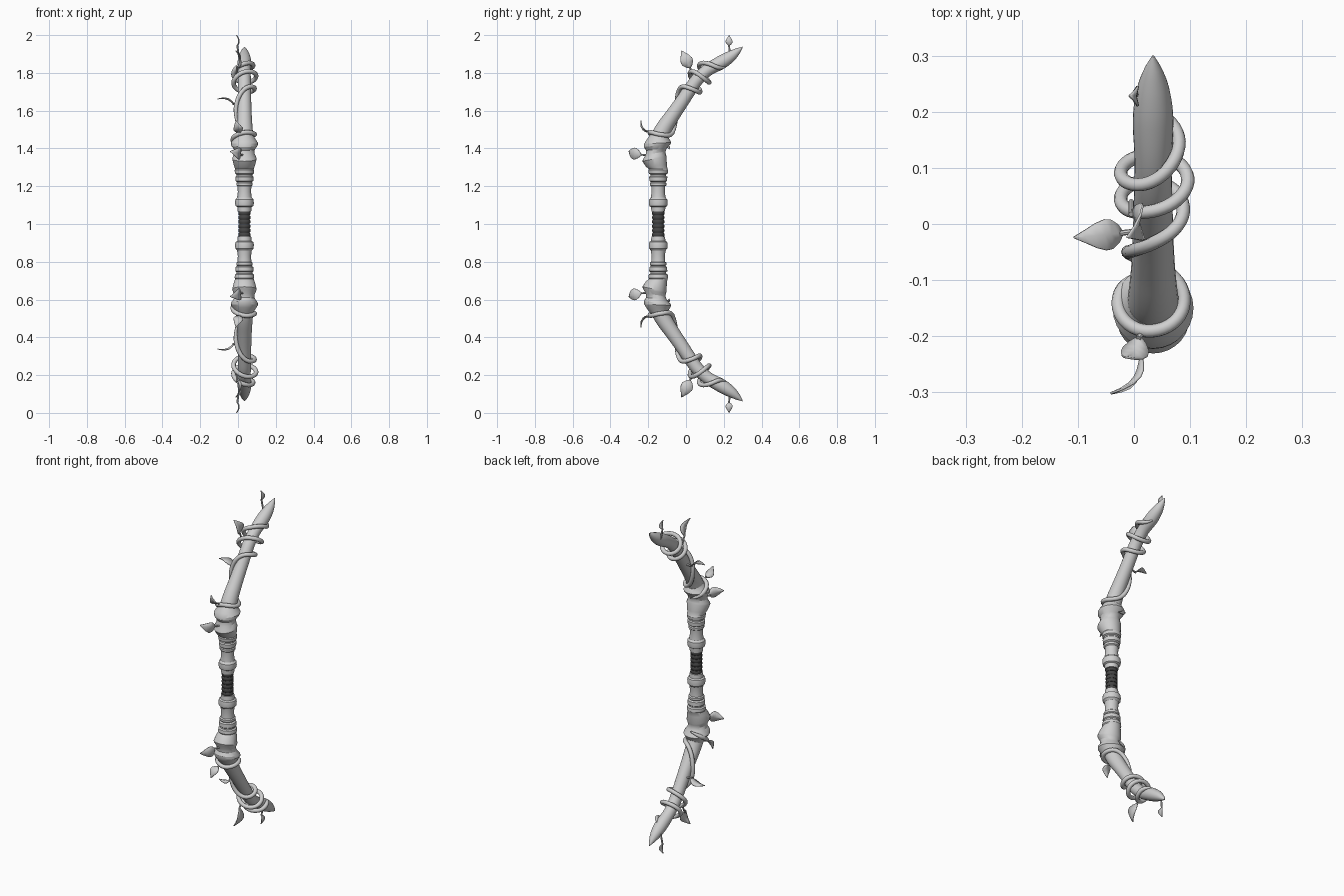
import bpy, bmesh, math
from mathutils import Vector

cube = bpy.data.objects.get("Cube")
if cube:
    bpy.data.objects.remove(cube)

CENTRE_X = .034
GRIP_Y = -.147
X = Vector((1, 0, 0))
ORIGIN = Vector((0, 0, 1))      # middle of the grip; both arms mirror about it


def material(name, grey):
    mat = bpy.data.materials.new(name)
    mat.use_nodes = True
    colour = (grey, grey, grey, 1)
    mat.diffuse_color = colour
    mat.node_tree.nodes["Principled BSDF"].inputs["Base Color"].default_value = colour
    return mat


PALE = material("pale grey wood", .62)
DARK = material("dark grey wrap", .06)


def finish(name, bm, mat, mirror=True, thickness=0, angle=40):
    bmesh.ops.recalc_face_normals(bm, faces=bm.faces)
    mesh = bpy.data.meshes.new(name)
    bm.to_mesh(mesh)
    bm.free()
    mesh.materials.append(mat)
    mesh.shade_smooth()
    mesh.set_sharp_from_angle(angle=math.radians(angle))
    obj = bpy.data.objects.new(name, mesh)
    obj.location = ORIGIN
    bpy.context.scene.collection.objects.link(obj)
    if thickness:
        mod = obj.modifiers.new("thickness", "SOLIDIFY")
        mod.thickness = thickness
        mod.offset = 0
    if mirror:
        mod = obj.modifiers.new("mirror", "MIRROR")
        mod.use_axis = (False, False, True)
        mod.use_mirror_merge = False
    return obj


def loft(name, rings, mat, sides=28, mirror=True, angle=40):
    """Skin a row of circles, each given as centre, two unit axes and radius."""
    bm = bmesh.new()
    rows = []
    for centre, u, v, r in rings:
        turns = [math.tau * i / sides for i in range(sides)]
        rows.append([bm.verts.new(centre + r * (math.cos(a) * u + math.sin(a) * v))
                     for a in turns])
    for low, high in zip(rows, rows[1:]):
        for i in range(sides):
            j = (i + 1) % sides
            bm.faces.new((low[i], low[j], high[j], high[i]))
    bm.faces.new(rows[0])
    bm.faces.new(rows[-1])
    return finish(name, bm, mat, mirror, angle=angle)


def smooth(rows, x):
    """Smoothly interpolate a table whose first column is the key."""
    k = max(i for i in range(len(rows) - 1) if i == 0 or rows[i][0] <= x)

    def slope(i, c):
        a, b = rows[max(i - 1, 0)], rows[min(i + 1, len(rows) - 1)]
        return (b[c] - a[c]) / (b[0] - a[0])

    p, q = rows[k], rows[k + 1]
    d = q[0] - p[0]
    t = (x - p[0]) / d
    out = []
    for c in range(1, len(p)):
        h = t * t * (3 - 2 * t)
        out.append(p[c] * (1 - h) + q[c] * h
                   + d * t * (1 - t) * ((1 - t) * slope(k, c) - t * slope(k + 1, c)))
    return out


# Grip: a core with wrapped bands
def straight(profile):
    return [(Vector((CENTRE_X, GRIP_Y, h)), X, Vector((0, 1, 0)), r) for h, r in profile]


loft("grip_core", straight([(-.08, .027), (.08, .027)]), DARK, mirror=False)
BANDS = 6
for i in range(BANDS):
    mid = (i - (BANDS - 1) / 2) * .023
    loft("grip_band", straight([(mid - .01, .029), (mid - .006, .032),
                                (mid + .006, .032), (mid + .01, .029)]), DARK, mirror=False)

# Turned riser: height, radius, forward shift, tilt
RISER = [(.065, .03, 0, 0), (.066, .036, 0, 0), (.09, .038, 0, 0), (.095, .047, 0, 0),
         (.11, .05, 0, 0), (.13, .048, 0, 0), (.14, .039, 0, 0), (.17, .035, 0, 0),
         (.2, .037, 0, 0), (.205, .043, 0, 0), (.217, .043, 0, 0), (.222, .039, 0, 0),
         (.228, .047, 0, 0), (.25, .048, 0, 0), (.255, .042, 0, 0), (.262, .042, 0, 0),
         (.267, .05, 0, 0), (.285, .052, 0, 0), (.29, .049, 0, 0), (.31, .056, .01, .1),
         (.345, .065, .02, .2), (.355, .062, .02, .2), (.375, .053, .014, .15),
         (.395, .055, .01, .1), (.415, .07, .006, .1), (.428, .072, .003, .05),
         (.442, .064, 0, 0), (.455, .055, 0, 0), (.475, .045, -.01, -.1)]
loft("riser", [(Vector((CENTRE_X, GRIP_Y - shift, h)), X,
                Vector((0, math.cos(tilt), math.sin(tilt))), r)
               for h, r, shift, tilt in RISER], PALE, angle=30)

# Curved limb: depth, height, radius
LIMB = [(-.155, .42, .045), (-.138, .465, .046), (-.115, .51, .043), (-.075, .57, .039),
        (-.02, .65, .036), (.02, .71, .035), (.06, .765, .034), (.115, .815, .033),
        (.19, .858, .036), (.24, .89, .029), (.275, .917, .016), (.299, .937, .002)]


def limb_frame(y):
    h, r = smooth(LIMB, y)
    e = .004
    low, high = max(y - e, LIMB[0][0]), min(y + e, LIMB[-1][0])
    along = Vector((0, high - low, smooth(LIMB, high)[0] - smooth(LIMB, low)[0])).normalized()
    return Vector((CENTRE_X, y, h)), X.cross(along), r


STEPS = 45
span = LIMB[-1][0] - LIMB[0][0]
limb_rings = []
for i in range(STEPS + 1):
    centre, out, r = limb_frame(LIMB[0][0] + span * i / STEPS)
    limb_rings.append((centre, out, X, r))
loft("limb", limb_rings, PALE)

# Vine winding round the limb: turns, depth along limb, distance from its axis
VINE = [(-.5, -.154, .07), (-.25, -.145, .062), (0, -.139, .056), (.25, -.134, .055),
        (.5, -.115, .05), (.75, -.05, .045), (1, .005, .047), (1.25, .025, .054),
        (1.5, .032, .052), (1.75, .045, .058), (2, .063, .054), (2.25, .078, .062),
        (2.5, .085, .056), (2.75, .09, .058), (3, .107, .05), (3.25, .15, .046),
        (3.45, .195, .033)]


def vine_point(turn):
    y, reach = smooth(VINE, turn)
    centre, out, r = limb_frame(y)
    a = math.tau * turn
    radial = math.cos(a) * out + math.sin(a) * X
    return centre + reach * radial, radial


STEPS = 150
first, last = VINE[0][0], VINE[-1][0]
points = [vine_point(first + (last - first) * i / STEPS) for i in range(STEPS + 1)]
vine_rings = []
for i, (p, radial) in enumerate(points):
    ahead, behind = points[min(i + 1, STEPS)][0], points[max(i - 1, 0)][0]
    along = (ahead - behind).normalized()
    side = along.cross(radial).normalized()
    thick = .012 * min(1, .3 + min(i, STEPS - i) / 8)
    vine_rings.append((p, side.cross(along), side, thick))
loft("vine", vine_rings, PALE, sides=10)


# Leaves with a pointed outline, a shallow fold and a thin stem
def leaf(name, root, base, tip, across, width):
    root, base, tip, across = map(Vector, (root, base, tip, across))
    length = tip - base
    across = (across - length * across.dot(length) / length.length_squared).normalized()
    normal = across.cross(length).normalized()
    bm = bmesh.new()
    rows = []
    for t, w in [(0, .08), (.12, .6), (.28, .95), (.42, 1), (.6, .8), (.8, .42), (1, .03)]:
        mid = base + length * t + normal * width * .25 * math.sin(math.pi * t)
        half = across * width * w / 2
        lift = normal * width * w * .12
        rows.append([bm.verts.new(v) for v in (mid - half + lift, mid, mid + half + lift)])
    for low, high in zip(rows, rows[1:]):
        for i in range(2):
            bm.faces.new((low[i], low[i + 1], high[i + 1], high[i]))
    finish(name, bm, PALE, thickness=.004)
    along = (base - root).normalized()
    side = along.orthogonal().normalized()
    loft(name + "_stem", [(p, side, along.cross(side), .005)
                          for p in (root, base + length * .1)], PALE, sides=8)


Y, Z = (0, 1, 0), (0, 0, 1)
leaf("riser_leaf", (.03, -.2, .365), (.012, -.235, .365), (-.042, -.302, .385), Z, .062)
leaf("collar_leaf", (.02, -.185, .47), (.01, -.2, .488), (-.012, -.238, .548), X, .05)
leaf("side_leaf", (.01, -.012, .64), (-.02, -.016, .632), (-.108, -.024, .662), Y, .055)
leaf("upper_leaf", (-.005, .04, .79), (-.004, .022, .825), (-.012, -.024, .918), Y, .066)
leaf("tip_leaf", (.005, .232, .885), (-.004, .228, .943), (-.008, .228, 1), Y, .036)
